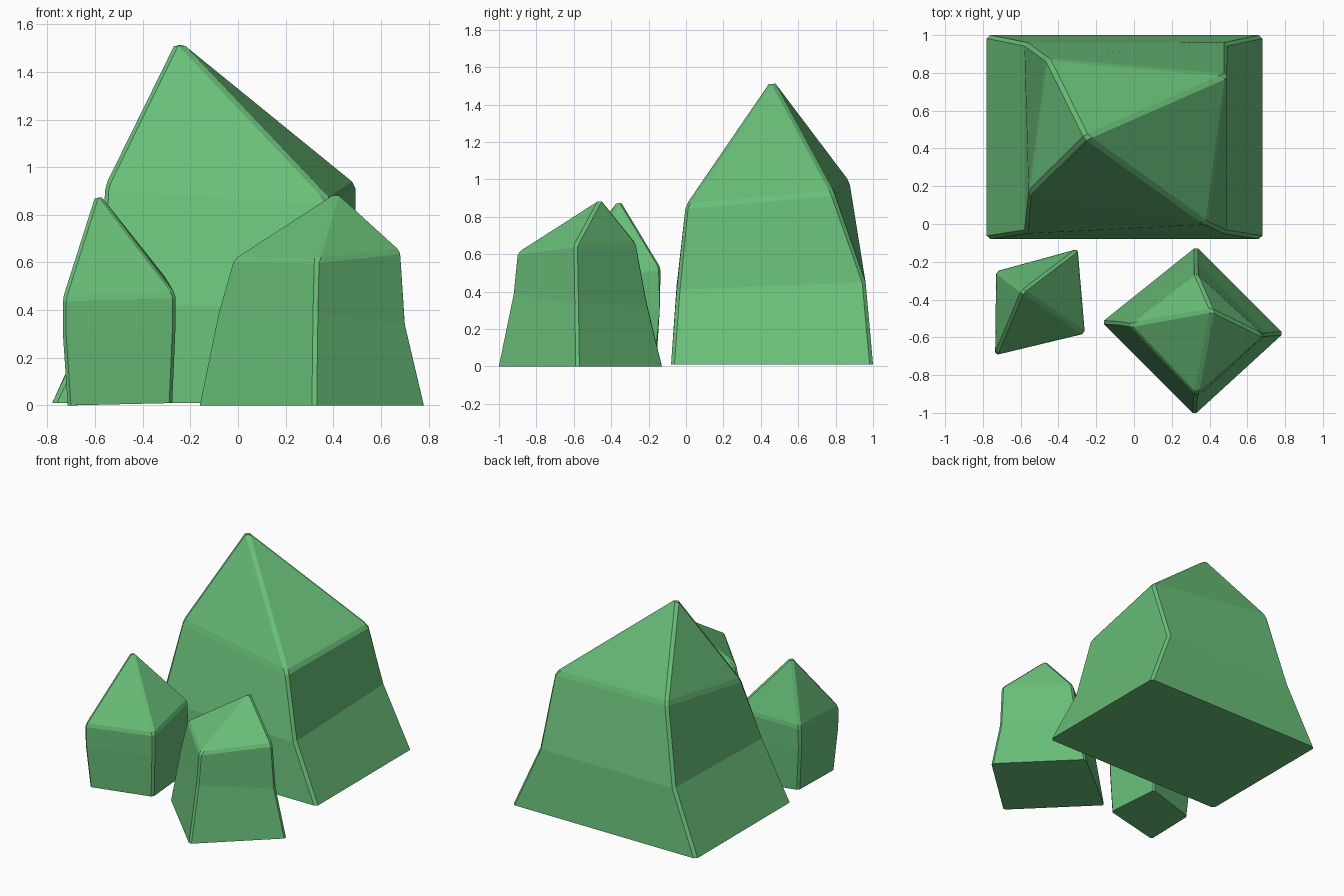
import bpy, bmesh

if "Cube" in bpy.data.objects:
    bpy.data.objects.remove(bpy.data.objects["Cube"])

green = bpy.data.materials.new("crystal green")
green.diffuse_color = (0.14, 0.52, 0.19, 1)
green.use_nodes = True
green.node_tree.nodes["Principled BSDF"].inputs["Base Color"].default_value = green.diffuse_color


def crystal(name, rings, apex, bevel):
    """Four-sided crystal: stacked rings of corners closed by a point, edges chamfered."""
    bm = bmesh.new()
    levels = [[bm.verts.new(p) for p in ring] for ring in rings]
    tip = bm.verts.new(apex)
    bm.faces.new(levels[0][::-1])
    for low, high in zip(levels, levels[1:]):
        for i in range(4):
            j = (i + 1) % 4
            bm.faces.new((low[i], low[j], high[j], high[i]))
    for i in range(4):
        bm.faces.new((levels[-1][i], levels[-1][(i + 1) % 4], tip))
    # chamfer the upright edges, shoulder and point; keep base and waist plain
    plain = [set(levels[0])] + [set(l) for l in levels[1:-1]]
    edges = [e for e in bm.edges if not any(set(e.verts) <= s for s in plain)]
    bmesh.ops.bevel(bm, geom=edges, offset=bevel, offset_type='OFFSET',
                    segments=1, affect='EDGES', clamp_overlap=True)
    bmesh.ops.recalc_face_normals(bm, faces=bm.faces)
    mesh = bpy.data.meshes.new(name)
    bm.to_mesh(mesh)
    bm.free()
    mesh.materials.append(green)
    bpy.context.collection.objects.link(bpy.data.objects.new(name, mesh))


# corners run counter-clockwise seen from above
crystal("large_crystal", [
    [(-.78, -.08, .01), (.68, -.08, .01), (.68, 1, .01), (-.78, 1, .01)],
    [(-.58, -.05, .43), (.49, -.05, .41), (.495, .96, .45), (-.58, .96, .45)],
    [(-.56, .16, .92), (.39, -.005, .86), (.495, .79, .93), (-.46, .875, .99)],
], (-.255, .46, 1.54), .018)

crystal("small_crystal", [
    [(-.715, -.665, 0), (-.275, -.57, .01), (-.31, -.155, .01), (-.705, -.27, 0)],
    [(-.735, -.69, .3), (-.262, -.58, .31), (-.30, -.14, .31), (-.73, -.255, .3)],
    [(-.735, -.695, .45), (-.26, -.58, .465), (-.298, -.132, .53), (-.73, -.25, .46)],
], (-.592, -.355, .9), .014)

crystal("front_crystal", [
    [(-.17, -.52, 0), (.32, -1.01, 0), (.79, -.58, 0), (.33, -.12, 0)],
    [(-.09, -.525, .39), (.325, -.93, .39), (.71, -.585, .34), (.33, -.2, .33)],
    [(-.025, -.535, .615), (.33, -.908, .61), (.69, -.59, .65), (.33, -.262, .66)],
], (.415, -.455, .9), .014)
